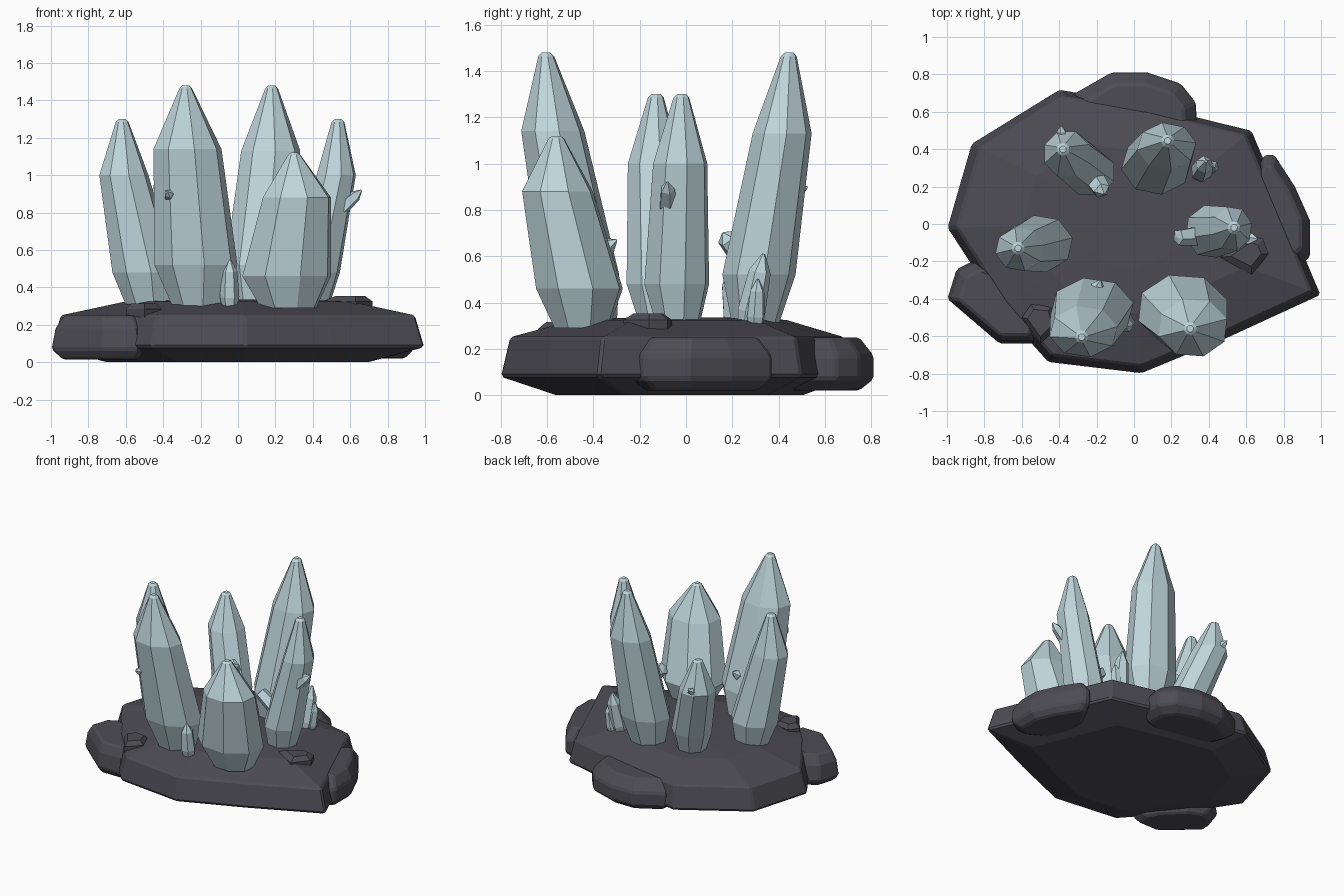
import bpy, bmesh, math
from mathutils import Vector

cube = bpy.data.objects.get("Cube")
if cube:
    bpy.data.objects.remove(cube, do_unlink=True)


def material(name, colour):
    m = bpy.data.materials.new(name)
    m.use_nodes = True
    m.diffuse_color = (*colour, 1)
    m.node_tree.nodes["Principled BSDF"].inputs["Base Color"].default_value = (*colour, 1)
    return m


ICE = material("pale ice blue", (0.52, 0.67, 0.71))
STONE = material("dark slate", (0.075, 0.072, 0.088))


def loft(name, rings, mat, bevel=0.0):
    """Skin a list of equal-length rings of points, capped at both ends."""
    bm = bmesh.new()
    loops = [[bm.verts.new(p) for p in ring] for ring in rings]
    n = len(loops[0])
    for low, high in zip(loops, loops[1:]):
        for i in range(n):
            j = (i + 1) % n
            bm.faces.new((low[i], low[j], high[j], high[i]))
    bm.faces.new(loops[0][::-1])
    bm.faces.new(loops[-1])
    bmesh.ops.recalc_face_normals(bm, faces=bm.faces)
    mesh = bpy.data.meshes.new(name)
    bm.to_mesh(mesh)
    bm.free()
    obj = bpy.data.objects.new(name, mesh)
    bpy.context.scene.collection.objects.link(obj)
    mesh.materials.append(mat)
    if bevel:
        mod = obj.modifiers.new("worn_edges", "BEVEL")
        mod.width = bevel
        mod.segments = 1
        mod.limit_method = "ANGLE"
        mod.angle_limit = math.radians(25)
    return obj


def rock(name, outline, layers, centre, bevel=0.012):
    """Stack scaled copies of an outline; layers are (scale, z)."""
    cx, cy = centre
    rings = [[(cx + (x - cx) * s, cy + (y - cy) * s, z) for x, y in outline]
             for s, z in layers]
    return loft(name, rings, STONE, bevel)


def crystal(name, foot, waist, shoulder, tip, turn):
    """Eight-sided spire; each level is (x, y, z, half width, half depth)."""
    tx, ty, tz = tip
    neck = Vector(tip).lerp(Vector(shoulder[:3]), 0.05)
    levels = [foot, waist, shoulder, (*neck, 0.034, 0.034), (tx, ty, tz, 0.018, 0.018)]
    rings = []
    for x, y, z, rx, ry in levels:
        angles = [turn + math.tau * i / 8 for i in range(8)]
        rings.append([(x + rx * math.cos(a) * 1.03, y + ry * math.sin(a) * 1.03, z)
                      for a in angles])
    return loft(name, rings, ICE)


def shard(name, start, end, radius, sides=6, taper=0.75):
    """Small pointed sliver between two points."""
    a, b = Vector(start), Vector(end)
    turn = (b - a).to_track_quat("Z", "Y")
    rings = []
    for t, r in ((0, 0.8), (0.2, 1), (taper, 0.8), (1, 0.12)):
        rings.append([a.lerp(b, t) + turn @ Vector((math.cos(math.tau * i / sides),
                      math.sin(math.tau * i / sides), 0)) * radius * r
                      for i in range(sides)])
    return loft(name, rings, ICE)


# Stone slab
rock("stone_base",
     [(-1, -.02), (-.87, .43), (-.4, .72), (.1, .63), (.63, .5), (1, -.38),
      (.5, -.61), (.04, -.8), (-.46, -.74), (-.72, -.45)],
     [(.7, 0), (1, .08), (.95, .25), (.6, .325), (.3, .335)], (0, 0))

# Boulders around the slab
BOULDER = [(.8, .02), (1, .07), (1, .17), (.8, .25)]
rock("back_boulder",
     [(-.33, .69), (-.12, .81), (.07, .81), (.25, .75), (.33, .65), (.34, .48), (0, .35), (-.25, .5)],
     BOULDER, (0, .5))
rock("left_boulder",
     [(.7, .37), (.75, .37), (.86, .2), (.94, .02), (.94, -.18), (.85, -.24), (.6, -.1), (.6, .2)],
     BOULDER, (.7, .06))
rock("right_front_boulder",
     [(-1, -.4), (-.95, -.24), (-.85, -.19), (-.72, -.24), (-.56, -.4), (-.49, -.52),
      (-.52, -.64), (-.72, -.64)],
     [(.8, .015), (1, .07), (.93, .18), (.78, .25)], (-.7, -.43))

# Loose chips on top of the slab
CHIP = [(1, .24), (1, .285), (.7, .315)]
rock("front_chip", [(-.6, -.5), (-.55, -.43), (-.44, -.44), (-.41, -.55), (-.5, -.64)],
     CHIP, (-.5, -.52), 0)
rock("side_chip", [(.45, -.18), (.62, -.06), (.69, -.08), (.72, -.16), (.63, -.27)],
     [(1, .28), (1, .325), (.6, .353)], (.62, -.16), 0)

# Six large crystals
crystal("front_right_crystal", (-.215, -.42, .3, .135, .12), (-.225, -.455, .52, .22, .165),
        (-.27, -.575, 1.14, .18, .135), (-.28, -.605, 1.48), .2)
crystal("front_left_crystal", (.27, -.45, .29, .15, .12), (.26, -.46, .46, .24, .19),
        (.315, -.555, .88, .185, .155), (.3, -.56, 1.12), .3)
crystal("back_left_crystal", (.11, .3, .31, .13, .1), (.12, .315, .52, .185, .155),
        (.175, .415, 1.13, .155, .125), (.18, .445, 1.48), .15)
crystal("back_right_crystal", (-.22, .25, .31, .1, .09), (-.24, .275, .47, .14, .125),
        (-.36, .375, .85, .125, .125), (-.38, .4, 1.09), .4)
crystal("left_crystal", (.39, -.035, .31, .1, .095), (.41, -.04, .48, .135, .14),
        (.525, -.025, 1.0, .105, .117), (.535, -.02, 1.3), .25)
crystal("right_crystal", (-.475, -.1, .31, .125, .1), (-.5, -.105, .48, .17, .15),
        (-.61, -.135, 1.0, .13, .115), (-.62, -.13, 1.3), .2)

# Small crystals standing on the slab
shard("front_small_crystal", (-.045, -.52, .3), (-.045, -.55, .55), .052)
shard("back_small_crystal", (.355, .27, .3), (.385, .335, .61), .06)
shard("back_tiny_crystal", (.4, .3, .3), (.43, .31, .5), .04)

# Slivers growing from the large crystals
shard("left_outer_sliver", (.53, -.08, .8), (.66, -.08, .92), .04, 5)
shard("left_inner_sliver", (.36, -.06, .58), (.23, -.07, .68), .055, 5, .95)
shard("front_sliver", (-.36, -.6, .88), (-.375, -.685, .91), .03, 5)
shard("front_inner_sliver", (-.23, -.43, .58), (-.18, -.3, .67), .045, 5)
shard("back_sliver", (-.38, .42, .85), (-.39, .525, .9), .03, 5)
shard("back_inner_sliver", (-.24, .28, .55), (-.16, .16, .7), .06, 5, .85)
